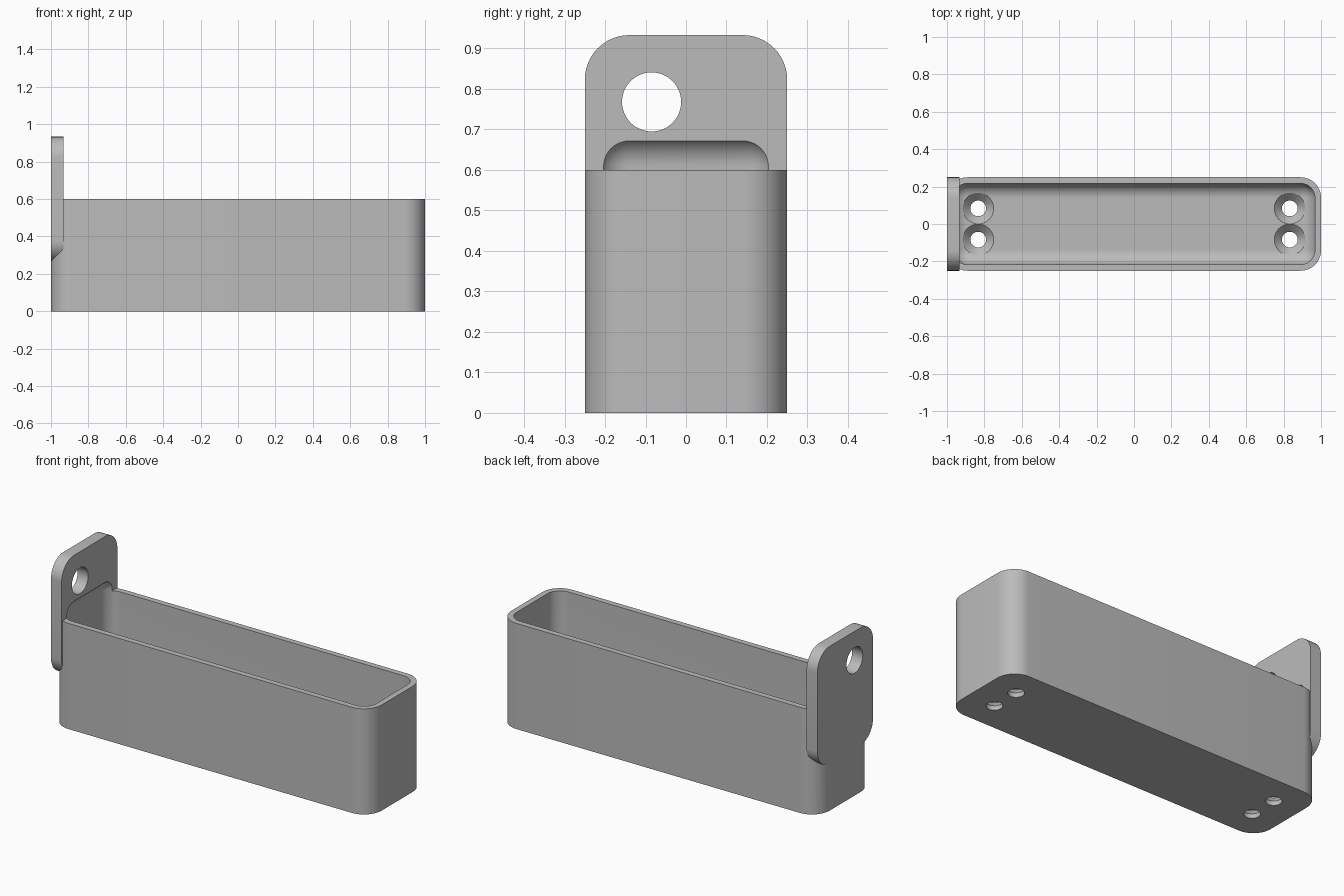
import bpy, bmesh, math
from mathutils import Matrix, Vector

if "Cube" in bpy.data.objects:
    bpy.data.objects.remove(bpy.data.objects["Cube"], do_unlink=True)

WALL, PLATE, RADIUS = 0.033, 0.067, 0.11
WIDTH, HEIGHT, TOP = 0.5, 0.6, 0.933
INNER = RADIUS - WALL

grey = bpy.data.materials.new("plain grey")
grey.use_nodes = True
colour = (0.5, 0.5, 0.5, 1)
grey.diffuse_color = colour
grey.node_tree.nodes["Principled BSDF"].inputs["Base Color"].default_value = colour


def make_object(name, bm):
    bmesh.ops.recalc_face_normals(bm, faces=bm.faces)
    mesh = bpy.data.meshes.new(name)
    bm.to_mesh(mesh)
    bm.free()
    mesh.materials.append(grey)
    obj = bpy.data.objects.new(name, mesh)
    bpy.context.collection.objects.link(obj)
    return obj


def box(name, low, high, radius, axis=None, segments=12):
    """Box with rounded edges: those along one axis, or all of them."""
    low, high = Vector(low), Vector(high)
    bm = bmesh.new()
    bmesh.ops.create_cube(bm, size=1, matrix=Matrix.Translation((low + high) / 2)
                          @ Matrix.Diagonal((*(high - low), 1)))
    edges = [e for e in bm.edges if axis is None
             or abs((e.verts[0].co - e.verts[1].co)[axis]) > 1e-4]
    bmesh.ops.bevel(bm, geom=edges, offset=radius, segments=segments,
                    profile=0.5, affect='EDGES')
    return make_object(name, bm)


def lathe(name, profile, place, sides=48):
    """Closed solid of revolution about z from (radius, height) points."""
    bm = bmesh.new()
    rings = [[bm.verts.new(place @ Vector((r * math.cos(a), r * math.sin(a), z)))
              for a in (math.tau * i / sides for i in range(sides))]
             for r, z in profile]
    for a, b in zip(rings, rings[1:]):
        for i in range(sides):
            j = (i + 1) % sides
            bm.faces.new((a[i], a[j], b[j], b[i]))
    bm.faces.new(rings[0])
    bm.faces.new(rings[-1])
    return make_object(name, bm)


def combine(target, other, operation):
    other.hide_render = True
    mod = target.modifiers.new(operation, 'BOOLEAN')
    mod.operation, mod.object, mod.solver = operation, other, 'EXACT'
    bpy.context.view_layer.objects.active = target
    bpy.ops.object.modifier_apply(modifier=mod.name)
    bpy.data.objects.remove(other, do_unlink=True)


# Bin body with the hanging plate at its right end
half = WIDTH / 2
tray = box("hanging_tray", (-1, -half, 0), (1, half, HEIGHT), RADIUS, axis=2)
plate = box("hanging_plate", (-1, -half, 0.267), (PLATE - 1, half, TOP), RADIUS, axis=0)
combine(tray, plate, 'UNION')

# Fully rounded cavity, which also scoops into the plate above the rim
cavity = box("cavity_cutter", (WALL - 1, WALL - half, PLATE),
             (1 - WALL, half - WALL, 0.685), INNER)
combine(tray, cavity, 'DIFFERENCE')

# Countersunk screw holes through the floor
screw = [(0.042, -0.1), (0.042, 0.025), (0.083, PLATE), (0.083, 0.2)]
for x in (-0.833, 0.833):
    for y in (-0.0835, 0.0835):
        combine(tray, lathe("screw_cutter", screw, Matrix.Translation((x, y, 0))),
                'DIFFERENCE')

# Hanging hole through the plate
across = Matrix.Translation((-1, -0.085, 0.768)) @ Matrix.Rotation(math.pi / 2, 4, 'Y')
combine(tray, lathe("hook_cutter", [(0.073, -0.1), (0.073, 0.2)], across), 'DIFFERENCE')

# Smooth rounded faces, keep cut edges crisp
bpy.ops.object.select_all(action='DESELECT')
tray.select_set(True)
bpy.context.view_layer.objects.active = tray
bpy.ops.object.shade_smooth_by_angle(angle=math.radians(25))
